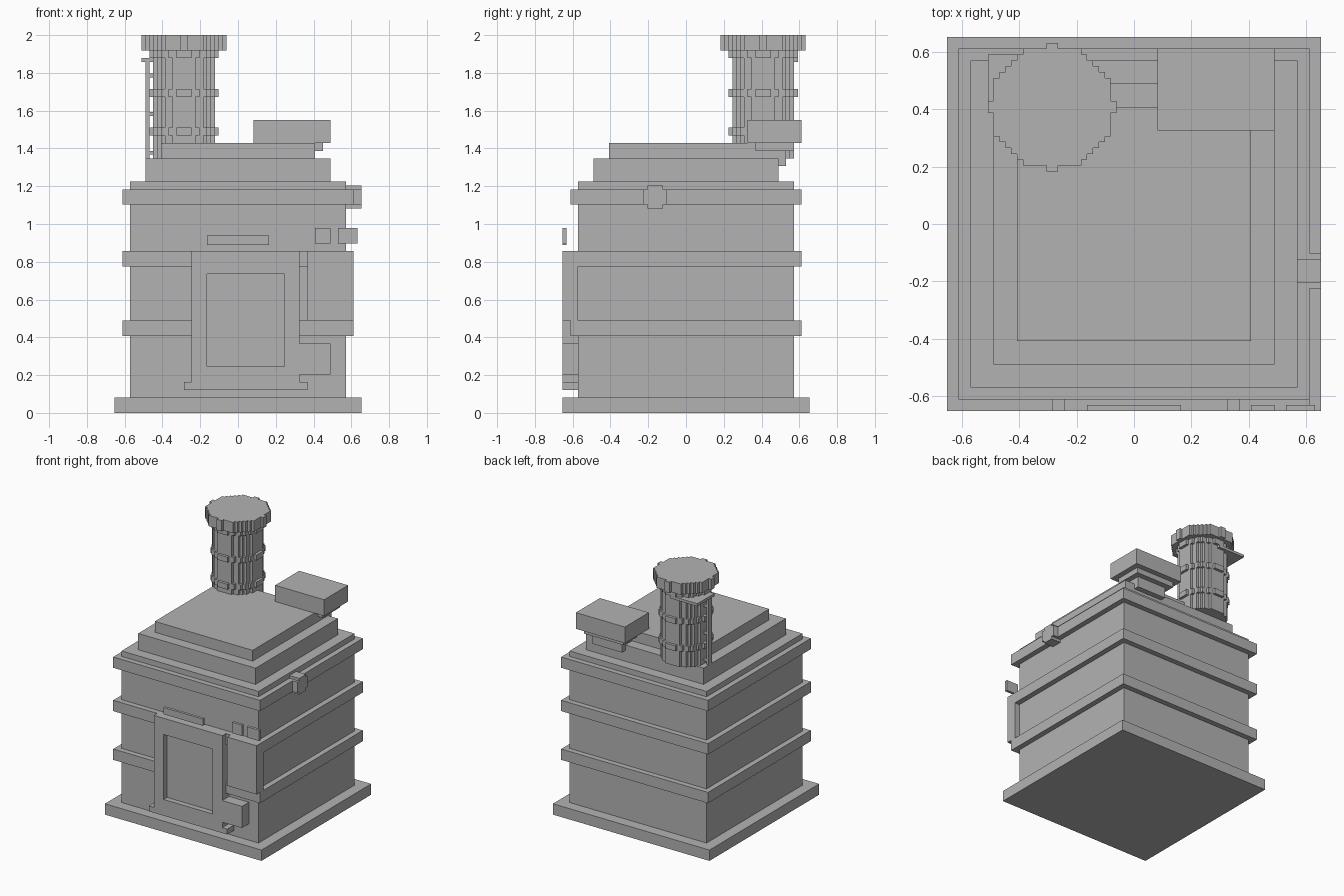
import bpy, bmesh

if "Cube" in bpy.data.objects:
    bpy.data.objects.remove(bpy.data.objects["Cube"])

U = 2 / 98  # one voxel; all sizes below are in voxels

grey = bpy.data.materials.new("stone grey")
grey.diffuse_color = (0.45, 0.45, 0.45, 1)
grey.use_nodes = True
grey.node_tree.nodes["Principled BSDF"].inputs["Base Color"].default_value = grey.diffuse_color


def finish(name, bm):
    bmesh.ops.recalc_face_normals(bm, faces=bm.faces)
    bmesh.ops.scale(bm, vec=(U, U, U), verts=bm.verts)
    me = bpy.data.meshes.new(name)
    bm.to_mesh(me)
    bm.free()
    me.materials.append(grey)
    ob = bpy.data.objects.new(name, me)
    bpy.context.collection.objects.link(ob)


def boxes(name, *ranges):
    """Each range is x0, x1, y0, y1, z0, z1."""
    bm = bmesh.new()
    for x0, x1, y0, y1, z0, z1 in ranges:
        for v in bmesh.ops.create_cube(bm, size=1)["verts"]:
            v.co.x = x1 if v.co.x > 0 else x0
            v.co.y = y1 if v.co.y > 0 else y0
            v.co.z = z1 if v.co.z > 0 else z0
    finish(name, bm)


def slab(name, r, z0, z1):
    boxes(name, (-r, r, -r, r, z0, z1))


def voxel_disc(name, cx, cy, n, r2, z0, z1):
    """Stepped circle of n rows each side, extruded upward."""
    right = []
    for j in range(-n, n):
        w = 0
        while (w + 0.5) ** 2 + (j + 0.5) ** 2 <= r2:
            w += 1
        for p in ((w, j), (w, j + 1)):
            # drop the middle point where two rows have equal width
            if len(right) > 1 and right[-1][0] == right[-2][0] == p[0]:
                right.pop()
            if not right or right[-1] != p:
                right.append(p)
    outline = right + [(-x, y) for x, y in reversed(right)]
    bm = bmesh.new()
    base = bm.faces.new([bm.verts.new((cx + x, cy + y, z0)) for x, y in outline])
    ext = bmesh.ops.extrude_face_region(bm, geom=[base], use_keep_orig=True)
    for g in ext["geom"]:
        if isinstance(g, bmesh.types.BMVert):
            g.co.z = z1
    finish(name, bm)


# Main body, plinth, bands and stepped roof
slab("plinth", 32, 0, 4)
slab("body", 28, 4, 60)
for i, z in enumerate((20, 38, 54)):
    slab(f"band_{i + 1}", 30, z, z + 4)
slab("roof_lower_step", 24, 60, 66)
slab("roof_upper_step", 20, 66, 70)

# Chimney with rings and cap
CX, CY = -14, 20
voxel_disc("chimney", CX, CY, 8, 64, 66, 94)
for i, z in enumerate((72, 82, 92)):
    voxel_disc(f"chimney_ring_{i + 1}", CX, CY, 9, 75, z, z + 2)
voxel_disc("chimney_cap", CX, CY, 11, 111, 94, 98)

# Side pipe with brackets, and small platform under the cap
boxes("chimney_pipe", (-24, -23, 19, 21, 66, 92))
boxes("pipe_brackets", *[(-23, -21, 19, 21, z, z + 1) for z in range(67, 92, 5)])
boxes("chimney_platform", (-25, -14, 19, 29, 91, 92))

# Roof vent on its stepped support
boxes("vent_box", (4, 24, 16, 30, 70, 76))
boxes("vent_collar", (6, 22, 18, 28, 68, 70))
boxes("vent_support", (8, 20, 20, 26, 64, 68))

# Door frame with recessed panel
boxes("door_frame",
      (-12, -8, -32, -28, 6, 42), (12, 16, -32, -28, 6, 42),
      (-8, 12, -32, -28, 6, 12), (-8, 12, -32, -28, 36, 42))
boxes("door_panel", (-8, 12, -30, -28, 12, 36))
boxes("door_sill", (-14, -12, -32, -28, 6, 8), (16, 18, -32, -28, 6, 8))
boxes("door_latch", (16, 24, -32, -28, 10, 18))

# Front corner box and small front plates
boxes("corner_box", (18, 30, -32, -28, 24, 42))
boxes("door_top_plate", (-8, 8, -32, -31, 43.5, 46))
boxes("gauge_plates", (20, 24, -32, -31, 44, 48), (26, 31, -32, -31, 44, 48))

# Valve on the right side
boxes("side_valve", (28, 32, -10, -6, 53, 59), (28, 32, -11, -5, 54, 58))
